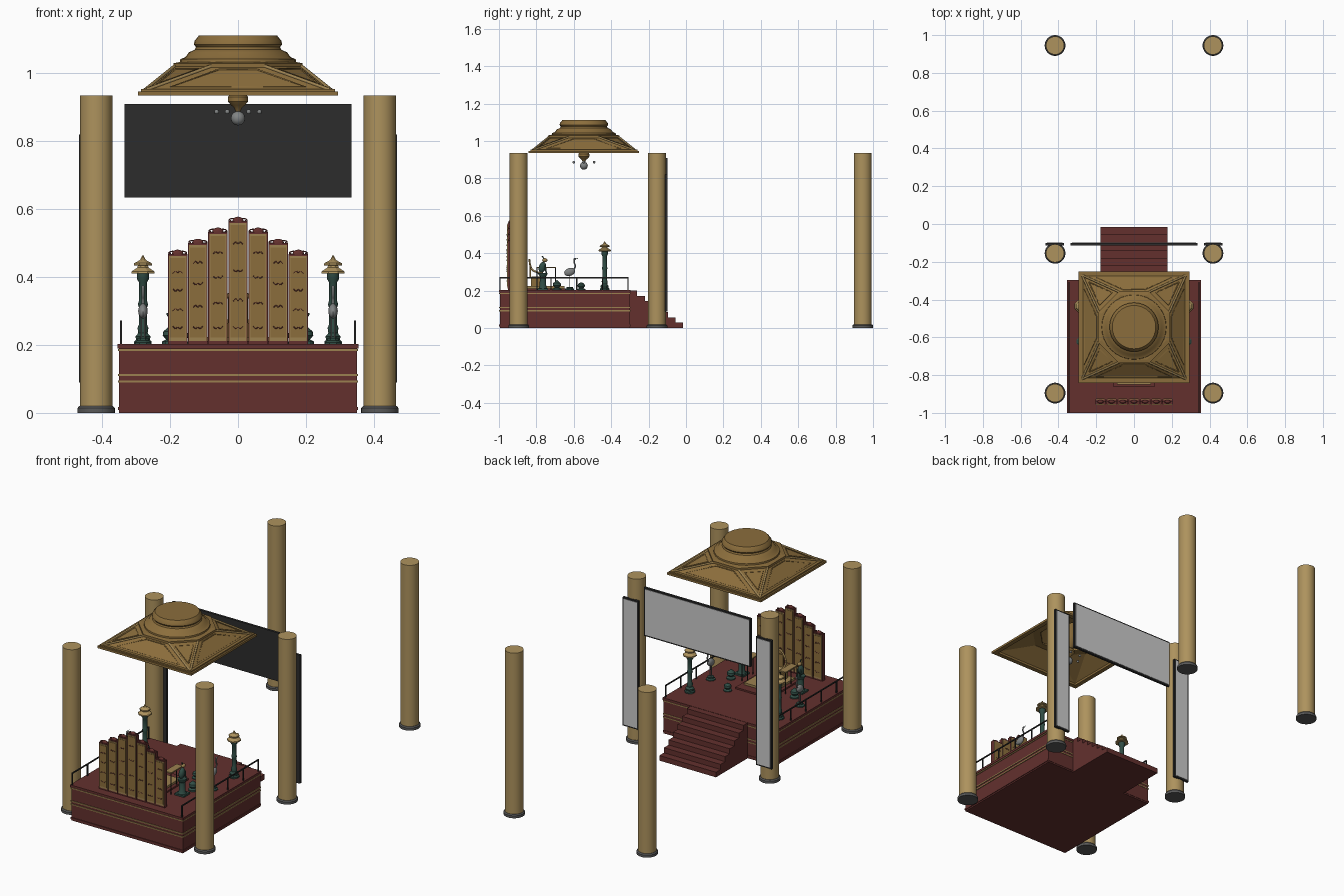
import bpy, bmesh, math
from mathutils import Vector, Matrix

if "Cube" in bpy.data.objects:
    bpy.data.objects.remove(bpy.data.objects["Cube"])

def mat(name, r, g, b):
    m = bpy.data.materials.new(name)
    m.diffuse_color = (r, g, b, 1)
    m.use_nodes = True
    m.node_tree.nodes["Principled BSDF"].inputs["Base Color"].default_value = m.diffuse_color
    return m

RED = mat("lacquer_red", .125, .03, .027)
COL = mat("pale_gold", .42, .29, .11)
GOLD = mat("old_gold", .26, .155, .045)
TRIM = mat("gold_trim", .33, .22, .08)
GREEN = mat("bronze_green", .03, .075, .06)
DARK = mat("dark_frame", .025, .025, .025)
STONE = mat("base_stone", .1, .1, .1)
SILVER = mat("silver_bronze", .22, .23, .23)

def finish(name, bm, m, smooth=False):
    bmesh.ops.recalc_face_normals(bm, faces=bm.faces)
    me = bpy.data.meshes.new(name)
    bm.to_mesh(me)
    bm.free()
    ob = bpy.data.objects.new(name, me)
    bpy.context.collection.objects.link(ob)
    if m:
        me.materials.append(m)
    if smooth:
        bpy.ops.object.select_all(action='DESELECT')
        bpy.context.view_layer.objects.active = ob
        ob.select_set(True)
        bpy.ops.object.shade_smooth_by_angle(angle=math.radians(35))
    return ob

def box(name, x0, x1, y0, y1, z0, z1, m):
    bm = bmesh.new()
    bmesh.ops.create_cube(bm, size=1)
    for v in bm.verts:
        v.co = Vector(((x0 + x1) / 2 + v.co.x * (x1 - x0), (y0 + y1) / 2 + v.co.y * (y1 - y0),
                       (z0 + z1) / 2 + v.co.z * (z1 - z0)))
    return finish(name, bm, m)

def lathe(name, prof, x, y, m, n=32, turn=0, smooth=True, caps=True):
    """Turn a (radius, height) profile about a vertical axis."""
    bm = bmesh.new()
    rings = [[bm.verts.new((x + r * math.cos(turn + 2 * math.pi * i / n),
                            y + r * math.sin(turn + 2 * math.pi * i / n), z)) for i in range(n)] for r, z in prof]
    for a, b in zip(rings, rings[1:]):
        for i in range(n):
            bm.faces.new((a[i], a[(i + 1) % n], b[(i + 1) % n], b[i]))
    if caps:
        bm.faces.new(rings[0])
        bm.faces.new(rings[-1])
    return finish(name, bm, m, smooth)

def ball(name, loc, size, m, tilt=0):
    bm = bmesh.new()
    bmesh.ops.create_uvsphere(bm, u_segments=16, v_segments=10, radius=1)
    bm.transform(Matrix.Translation(loc) @ Matrix.Rotation(tilt, 4, 'X') @ Matrix.Diagonal((*size, 1)))
    return finish(name, bm, m, True)

def tube(name, pts, r, m, kind='POLY', res=2):
    cu = bpy.data.curves.new(name, 'CURVE')
    cu.dimensions = '3D'
    cu.bevel_depth, cu.bevel_resolution, cu.use_fill_caps = r, res, True
    sp = cu.splines.new(kind)
    sp.points.add(len(pts) - 1)
    for p, q in zip(sp.points, pts):
        p.co = (*q, 1)
    if kind == 'NURBS':
        sp.order_u, sp.use_endpoint_u, sp.resolution_u = 3, True, 5
    cu.materials.append(m)
    ob = bpy.data.objects.new(name, cu)
    bpy.context.collection.objects.link(ob)
    return ob

# Platform with gold mouldings
box("platform", -.35, .35, -.995, -.3, 0, .195, RED)
box("platform_top", -.355, .355, -1, -.297, .19, .203, RED)
for z, h in ((.008, .01), (.09, .006), (.108, .006), (.182, .006)):
    box("platform_moulding", -.354, .354, -.999, -.298, z, z + h, TRIM if h < .01 else RED)

# Stairs at the back
for i in range(7):
    box("stair_step", -.178, .178, -.31, -.015 - i * .041, i * .0288, (i + 1) * .0288, RED)

# Columns with stone bases
for x in (-.418, .418):
    for y in (-.895, -.155, .945):
        lathe("column", [(.048, .015), (.048, .935)], x, y, COL)
        lathe("column_base", [(.055, 0), (.055, .014), (.05, .02)], x, y, STONE)

# Hanging boards: dark frame, grey face to the back
def board(name, x0, x1, z0, z1):
    box(name + "_frame", x0, x1, -.113, -.1, z0, z1, DARK)
    box(name + "_face", x0 + .008, x1 - .008, -.105, -.098, z0 + .008, z1 - .008, None)

board("lintel_board", -.335, .335, .635, .91)
board("left_board", -.468, -.37, .09, .82)
board("right_board", .37, .468, .09, .82)

# Canopy: square skirt, eight-sided slopes, round drum
CY = -.546
Q = math.sqrt(2)
lathe("canopy_rim", [(.28 * Q, .935), (.295 * Q, .935), (.295 * Q, .947), (.286 * Q, .947), (.286 * Q, .954),
                     (.27 * Q, .954), (.27 * Q, .935), (.28 * Q, .935)], 0, CY, GOLD, 4, math.pi / 4, False, False)
bm = bmesh.new()
corner = [Vector((sx * .275, CY + sy * .275, .95)) for sx, sy in ((1, 1), (-1, 1), (-1, -1), (1, -1))]
R8 = .185 / math.cos(math.pi / 8)
octo = [Vector((R8 * math.cos(math.pi / 8 + k * math.pi / 4), CY + R8 * math.sin(math.pi / 8 + k * math.pi / 4), 1.022))
        for k in range(8)]
cv, ov = [bm.verts.new(p) for p in corner], [bm.verts.new(p) for p in octo]
for k in range(4):
    bm.faces.new((cv[k], ov[2 * k], ov[2 * k + 1]))
    bm.faces.new((cv[k], ov[2 * k + 1], ov[(2 * k + 2) % 8], cv[(k + 1) % 4]))
roof = finish("canopy_slopes", bm, GOLD)
sol = roof.modifiers.new("thickness", 'SOLIDIFY')
sol.thickness = .006
for k in range(4):
    a, b = octo[2 * k], octo[2 * k + 1]
    for p in (a, b):
        tube("canopy_rib", [corner[k], p], .006, TRIM, res=1)
    c = (corner[k] + a + b) / 3
    tri = [c + (p - c) * .62 for p in (corner[k], a, b)]
    tube("canopy_inner_rib", tri + [tri[0]], .003, GOLD, res=1)
    side = [b, octo[(2 * k + 2) % 8], corner[(k + 1) % 4], corner[k]]
    c = sum(side, Vector()) / 4
    quad = [c + (p - c) * .72 for p in side]
    tube("canopy_side_rib", quad + [quad[0]], .003, GOLD, res=1)
lathe("canopy_octagon", [(R8 + .006, 1.015), (R8 + .006, 1.03), (R8 - .015, 1.034), (.16, 1.034), (.16, 1.015),
                         (R8 + .006, 1.015)], 0, CY, GOLD, 8, math.pi / 8, False, False)
lathe("canopy_drum", [(.155, 1.02), (.172, 1.03), (.17, 1.042), (.155, 1.048), (.145, 1.062), (.128, 1.07), (.124, 1.078),
                      (.13, 1.086), (.128, 1.096), (.115, 1.112), (.002, 1.112), (.002, 1.104), (.108, 1.104),
                      (.115, 1.075), (.14, 1.04), (.155, 1.02)], 0, CY, GOLD, 32, 0, True, False)

# Pendant with pearls
lathe("pendant", [(.006, .886), (.012, .9), (.02, .906), (.03, .918), (.03, .93), (.022, .94), (.035, .96), (.05, 1.0),
                  (.05, 1.06), (.07, 1.106)], 0, CY, GOLD, 24)
ball("pearl", (0, CY, .868), (.021,) * 3, SILVER)
for k in range(6):
    a = k * math.pi / 3
    ball("small_pearl", (.063 * math.cos(a), CY + .063 * math.sin(a), .887), (.007,) * 3, SILVER)

# Seven-leaf screen, stepped towards the middle
for k in range(-3, 4):
    x, h = k * .0592, (.565, .533, .5, .468)[abs(k)]
    box("screen_leaf", x - .0285, x + .0285, -.952, -.93, .2, h, RED)
    box("screen_panel", x - .0255, x + .0255, -.955, -.927, .212, h - .006, TRIM)
    box("screen_field", x - .0225, x + .0225, -.957, -.925, .222, h - .012, GOLD)
    ball("screen_crest", (x, -.941, h), (.017, .009, .013), RED)
    for s in (-1, 1):
        tube("screen_scroll", [(x + s * a, -.941, h + b) for a, b in ((.012, .008), (.02, .008), (.027, .004),
             (.025, -.001), (.02, .002))], .0022, RED, 'NURBS', 1)
    for j in range(4):
        z = .25 + j * (h - .28) / 3.4
        for y in (-.957, -.925):
            tube("screen_relief", [(x + (i - 2) * .007, y, z + .005 * (-1) ** (i + j)) for i in range(5)],
                 .0015, RED, 'NURBS', 1)

# Furnishings mirrored left and right
for s in (-1, 1):
    # Side railing
    x = s * .345
    for i in range(6):
        y = -.995 + i * .137
        box("rail_post", x - .003, x + .003, y - .003, y + .003, .2, .272, DARK)
    box("top_rail", x - .003, x + .003, -.998, -.307, .266, .272, DARK)

    # Pagoda lamp
    x, y = s * .28, -.435
    lathe("lamp_base", [(.028, .2), (.028, .21), (.022, .215), (.024, .225), (.015, .235)], x, y, GREEN, 8, math.pi / 8, False)
    lathe("lamp_post", [(.013, .23), (.016, .25), (.012, .26), (.012, .31), (.015, .32), (.012, .33), (.012, .385),
                        (.018, .395), (.018, .412)], x, y, GREEN, 12)
    lathe("lamp_lower_roof", [(.02, .41), (.037, .411), (.036, .417), (.018, .428), (.016, .434)], x, y, COL, 8, math.pi / 8, False)
    lathe("lamp_upper_roof", [(.018, .434), (.029, .435), (.028, .441), (.01, .45), (.006, .456), (.002, .464)],
          x, y, COL, 8, math.pi / 8, False)

    # Crane on a low plinth
    x, y = s * .28, -.622
    lathe("crane_plinth", [(.026, .2), (.026, .208), (.018, .213), (.018, .22)], x, y, GREEN, 8, math.pi / 8, False)
    ball("crane_body", (x, y, .3), (.014, .03, .021), SILVER, .35)
    tube("crane_neck", [(x, y + .02, .31), (x, y + .035, .33), (x, y + .022, .35), (x, y + .026, .368)], .004, SILVER, 'NURBS')
    ball("crane_head", (x, y + .028, .37), (.005, .007, .005), SILVER)
    tube("crane_beak", [(x, y + .03, .37), (x, y + .045, .373)], .0015, GREEN)
    for t in (-1, 1):
        tube("crane_leg", [(x + t * .005, y, .215), (x + t * .005, y, .29)], .002, SILVER)

    # Beast on a tall stand
    x, y = s * .185, -.765
    box("beast_plinth", x - .03, x + .03, y - .028, y + .028, .2, .212, GREEN)
    lathe("beast_stand", [(.024, .212), (.018, .222), (.016, .275), (.025, .288), (.025, .295)], x, y, GREEN, 12)
    ball("beast_body", (x, y - .003, .325), (.015, .019, .03), GREEN, -.3)
    ball("beast_head", (x, y + .01, .363), (.011, .014, .011), TRIM)
    tube("beast_horn", [(x, y + .005, .37), (x, y - .004, .386)], .003, GREEN)
    for t in (-1, 1):
        tube("beast_leg", [(x + t * .009, y + .018, .293), (x + t * .009, y + .012, .335)], .004, GREEN)

    # Low incense burner
    x, y = s * .2, -.69
    lathe("burner", [(.024, .2), (.024, .21), (.012, .216), (.022, .228), (.02, .24), (.008, .25), (.003, .256)], x, y, GREEN, 16)
    lathe("front_burner", [(.022, .2), (.022, .208), (.012, .213), (.02, .224), (.018, .235), (.004, .245)],
          s * .13, -.56, GREEN, 16)

# Throne on a stepped dais
box("dais_lower", -.11, .11, -.86, -.6, .2, .212, RED)
box("dais_upper", -.09, .09, -.85, -.65, .21, .224, TRIM)
box("throne_seat", -.06, .06, -.83, -.75, .224, .265, GOLD)
box("throne_cushion", -.052, .052, -.825, -.745, .265, .275, COL)
tube("throne_back", [(-.06, -.76, .29), (-.062, -.82, .3), (-.035, -.835, .34), (0, -.838, .375), (.035, -.835, .34),
                     (.062, -.82, .3), (.06, -.76, .29)], .005, TRIM, 'NURBS')
box("throne_back_panel", -.03, .03, -.836, -.828, .265, .345, GOLD)
for s in (-1, 1):
    tube("throne_arm_post", [(s * .058, -.76, .26), (s * .06, -.76, .292)], .005, TRIM)
    # Slender side table
    box("side_table_top", s * .12 - .02, s * .12 + .02, -.8, -.695, .32, .327, TRIM)
    for dx in (-.018, .018):
        for y in (-.797, -.698):
            tube("side_table_leg", [(s * .12 + dx, y, .2), (s * .12 + dx, y, .322)], .0025, DARK)
